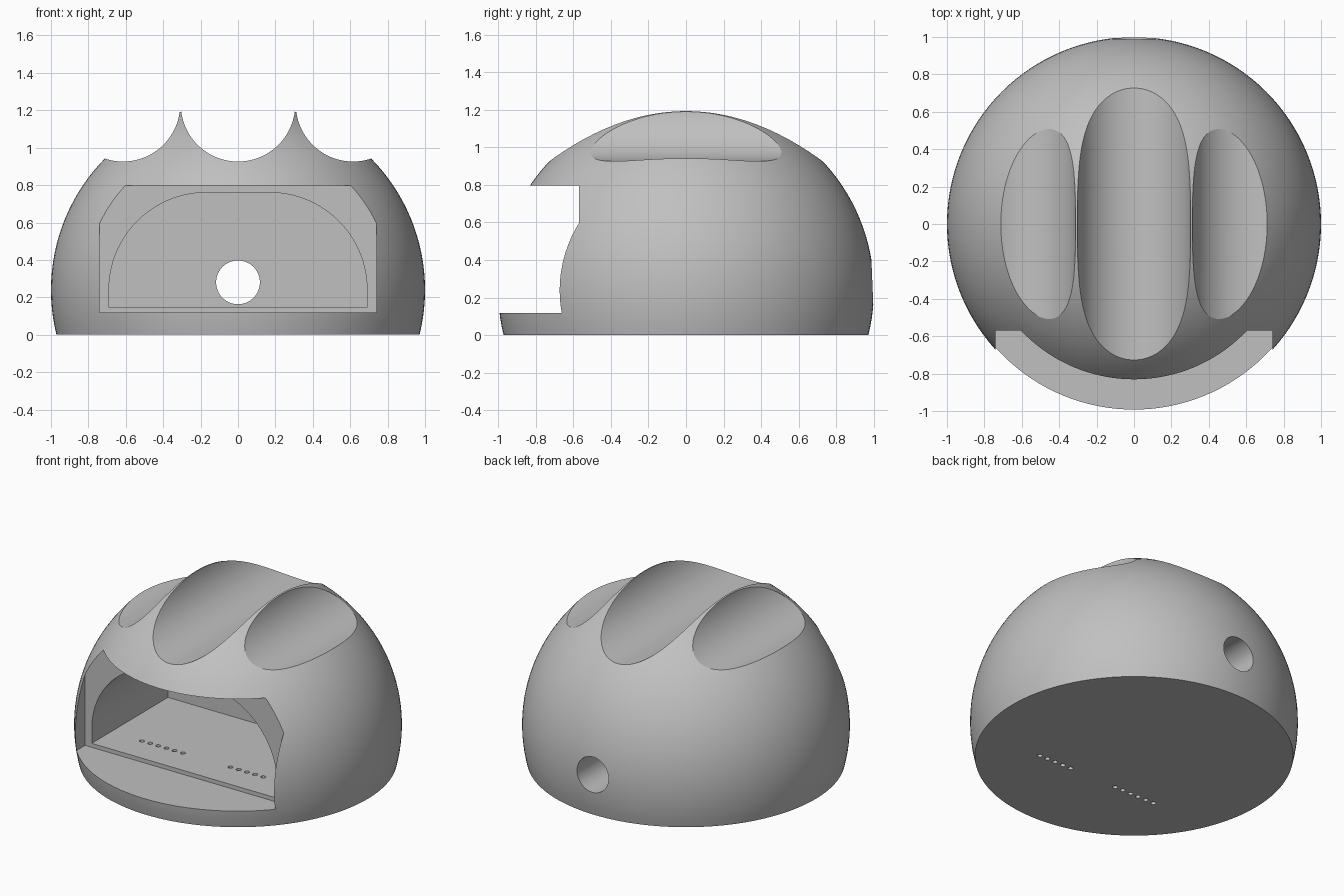
import bpy
import bmesh
import math
from mathutils import Matrix, Vector

if "Cube" in bpy.data.objects:
    bpy.data.objects.remove(bpy.data.objects["Cube"])

CENTRE_Z = 0.24

grey = bpy.data.materials.new("plain grey")
grey.use_nodes = True
grey.diffuse_color = (0.53, 0.53, 0.53, 1)
grey.node_tree.nodes["Principled BSDF"].inputs["Base Color"].default_value = grey.diffuse_color


def finish(name, bm):
    bmesh.ops.recalc_face_normals(bm, faces=bm.faces[:])
    mesh = bpy.data.meshes.new(name)
    bm.to_mesh(mesh)
    bm.free()
    mesh.materials.append(grey)
    obj = bpy.data.objects.new(name, mesh)
    bpy.context.collection.objects.link(obj)
    return obj


def box(name, low, high):
    low, high = Vector(low), Vector(high)
    bm = bmesh.new()
    bmesh.ops.create_cube(bm, size=1)
    bmesh.ops.scale(bm, vec=high - low, verts=bm.verts)
    bmesh.ops.translate(bm, vec=(low + high) / 2, verts=bm.verts)
    return finish(name, bm)


def rod(name, centre, radius, length, segments, along_y):
    bm = bmesh.new()
    turn = Matrix.Rotation(math.pi / 2 if along_y else 0, 4, "X")
    bmesh.ops.create_cone(bm, cap_ends=True, segments=segments, radius1=radius,
                          radius2=radius, depth=length,
                          matrix=Matrix.Translation(centre) @ turn)
    return finish(name, bm)


def extrude_y(name, outline, y0, y1):
    bm = bmesh.new()
    face = bm.faces.new([bm.verts.new((x, y0, z)) for x, z in outline])
    grown = bmesh.ops.extrude_face_region(bm, geom=[face])["geom"]
    moved = [v for v in grown if isinstance(v, bmesh.types.BMVert)]
    bmesh.ops.translate(bm, vec=(0, y1 - y0, 0), verts=moved)
    return finish(name, bm)


# Dome: a sphere that is flattened at the base
bm = bmesh.new()
bmesh.ops.create_uvsphere(bm, u_segments=128, v_segments=64, radius=1,
                          matrix=Matrix.Translation((0, 0, CENTRE_Z)))
dome = finish("dome_shell", bm)


def cut(cutter):
    cutter.hide_render = True
    mod = dome.modifiers.new("cut", "BOOLEAN")
    mod.operation = "DIFFERENCE"
    mod.solver = "EXACT"
    mod.object = cutter
    bpy.context.view_layer.objects.active = dome
    bpy.ops.object.modifier_apply(modifier=mod.name)
    bpy.data.objects.remove(cutter)


cut(box("base_cutter", (-2, -2, -2), (2, 2, 0)))

# Three round grooves running front to back over the top
for x in (-0.615, 0, 0.615):
    cut(rod("groove_cutter", (x, 0, 1.232), 0.306, 3, 128, True))

# Front recess with a ledge
cut(box("recess_cutter", (-0.74, -1.5, 0.118), (0.74, -0.57, 0.797)))

# Arched chamber behind the recess
outline = [(-0.69, 0.145), (0.69, 0.145)]
for side, start in ((1, 0), (-1, 90)):
    for i in range(33):
        a = math.radians(start + 90 * i / 32)
        outline.append((side * 0.17 + 0.52 * math.cos(a), CENTRE_Z + 0.52 * math.sin(a)))
cut(extrude_y("chamber_cutter", outline, -0.7, 0.24))

# Round opening through the back wall
cut(rod("back_hole_cutter", (0, 0.7, 0.28), 0.117, 1.2, 64, True))

# Two rows of small holes through the floor
for first_x, count in ((-0.46, 6), (0.2, 5)):
    for i in range(count):
        cut(rod("pin_hole_cutter", (first_x + 0.061 * i, -0.365, 0.1), 0.016, 0.4, 16, False))

bpy.ops.object.select_all(action="DESELECT")
dome.select_set(True)
bpy.context.view_layer.objects.active = dome
bpy.ops.object.shade_smooth_by_angle(angle=math.radians(25))
